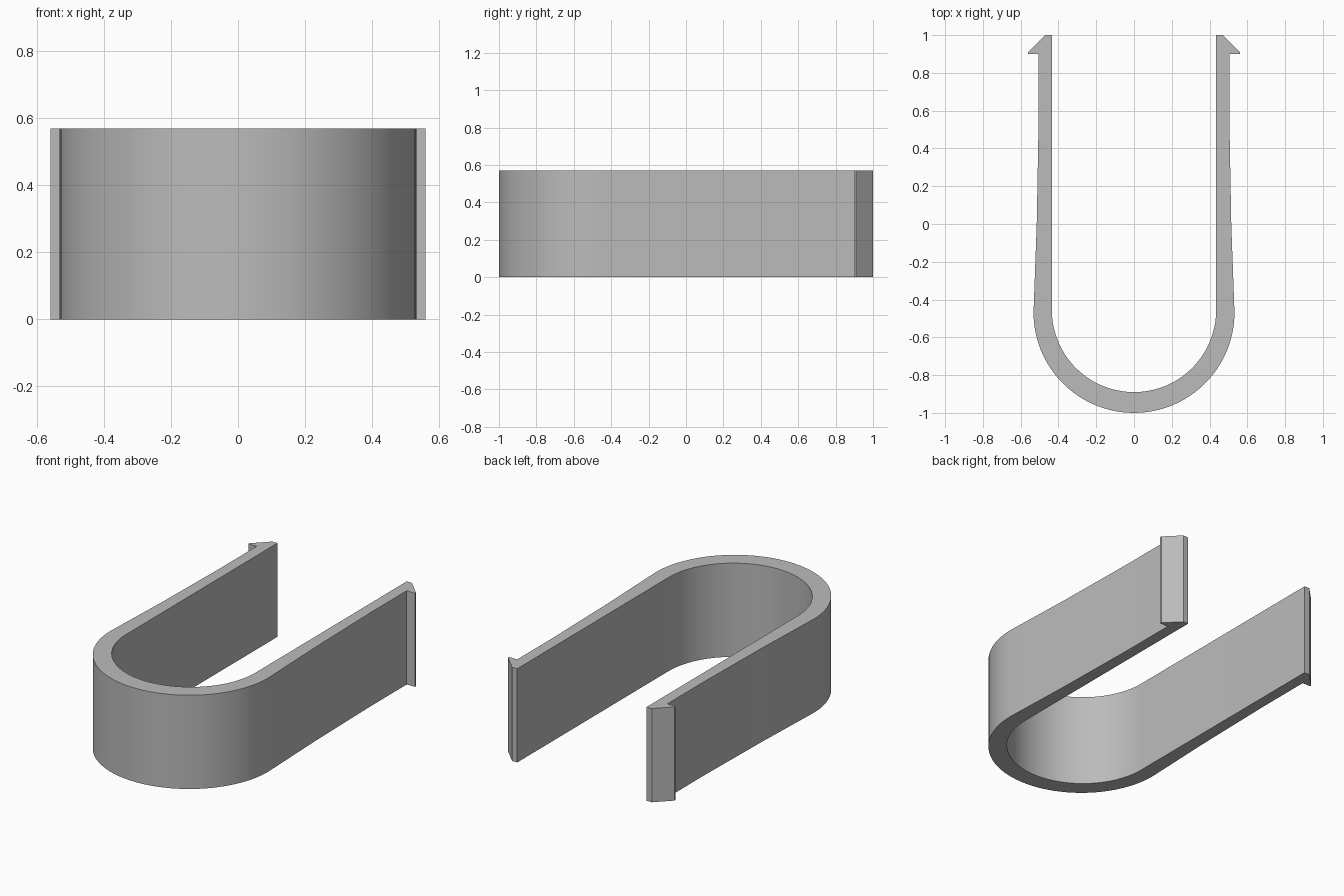
import bpy, bmesh
from math import sin, cos, pi, radians

cube = bpy.data.objects.get("Cube")
if cube:
    bpy.data.objects.remove(cube, do_unlink=True)

HEIGHT = 0.57
STEPS = 48

# Plain grey plastic
grey = bpy.data.materials.new("plain_grey")
grey.use_nodes = True
colour = (0.5, 0.5, 0.5, 1)
grey.diffuse_color = colour
grey.node_tree.nodes["Principled BSDF"].inputs["Base Color"].default_value = colour


def arc(radius, centre_y):
    """Half circle from the right side round the front to the left side."""
    angles = [pi + pi * i / STEPS for i in range(STEPS + 1)]
    return [(radius * cos(a), centre_y + radius * sin(a)) for a in angles]


# Outer side of the left arm: taper, barb and tip
outer_arm = [(0.515, 0), (0.505, 0.55), (0.505, 0.9), (0.56, 0.9),
             (0.56, 0.91), (0.47, 1), (0.435, 1)]
mirrored_arm = [(-x, y) for x, y in outer_arm]

# Closed outline: outer bend, left arm, inner bend, right arm
outline = (arc(0.532, -0.468) + outer_arm
           + arc(0.435, -0.455)[::-1] + mirrored_arm[::-1])

# Extrude the outline upwards
bm = bmesh.new()
base = bm.faces.new([bm.verts.new((x, y, 0)) for x, y in outline])
result = bmesh.ops.extrude_face_region(bm, geom=[base], use_keep_orig=True)
top = [v for v in result["geom"] if isinstance(v, bmesh.types.BMVert)]
bmesh.ops.translate(bm, verts=top, vec=(0, 0, HEIGHT))
bmesh.ops.recalc_face_normals(bm, faces=bm.faces)

mesh = bpy.data.meshes.new("u_clip")
bm.to_mesh(mesh)
bm.free()
mesh.materials.append(grey)
clip = bpy.data.objects.new("u_clip", mesh)
bpy.context.collection.objects.link(clip)

# Smooth bend with crisp rims and barbs
bpy.ops.object.select_all(action="DESELECT")
clip.select_set(True)
bpy.context.view_layer.objects.active = clip
bpy.ops.object.shade_smooth_by_angle(angle=radians(25))
